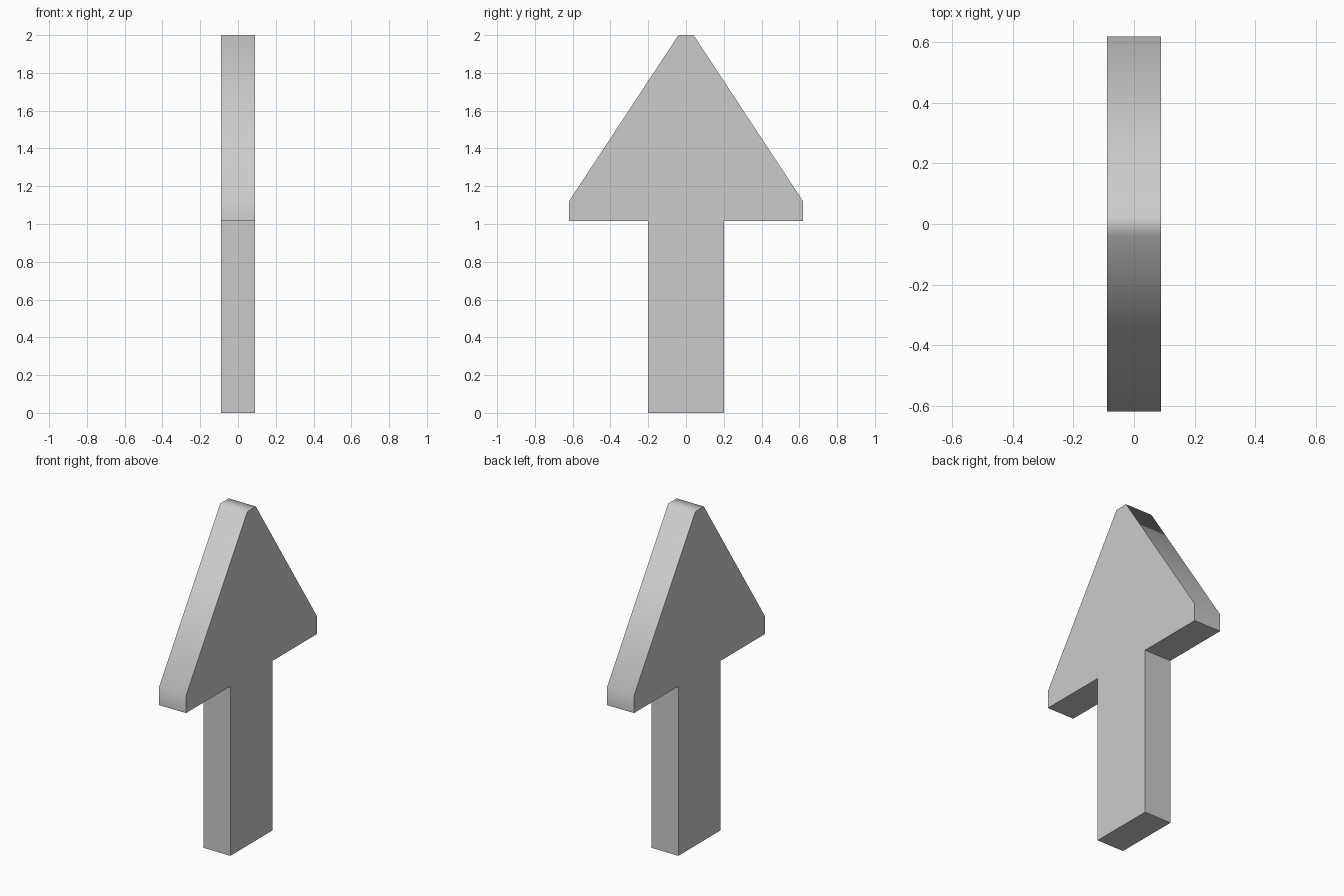
import bpy
import bmesh

if "Cube" in bpy.data.objects:
    bpy.data.objects.remove(bpy.data.objects["Cube"])

HALF_DEPTH = 0.09

# Right half of the arrow outline (y, z), from shaft foot to blunt tip
half = [(0.2, 0.0), (0.2, 1.015), (0.62, 1.015), (0.62, 1.12), (0.04, 2.0)]
outline = half + [(-y, z) for y, z in reversed(half)]

# Arrow plate: mirrored outline extruded along x
bm = bmesh.new()
face = bm.faces.new([bm.verts.new((-HALF_DEPTH, y, z)) for y, z in outline])
result = bmesh.ops.extrude_face_region(bm, geom=[face], use_keep_orig=True)
moved = [g for g in result["geom"] if isinstance(g, bmesh.types.BMVert)]
bmesh.ops.translate(bm, verts=moved, vec=(2 * HALF_DEPTH, 0, 0))
bmesh.ops.recalc_face_normals(bm, faces=bm.faces)

mesh = bpy.data.meshes.new("arrow")
bm.to_mesh(mesh)
bm.free()
arrow = bpy.data.objects.new("arrow", mesh)
bpy.context.collection.objects.link(arrow)

# Soft shading around the head's rim, crisp right-angled edges
bpy.context.view_layer.objects.active = arrow
arrow.select_set(True)
bpy.ops.object.shade_smooth_by_angle(angle=1.05)
